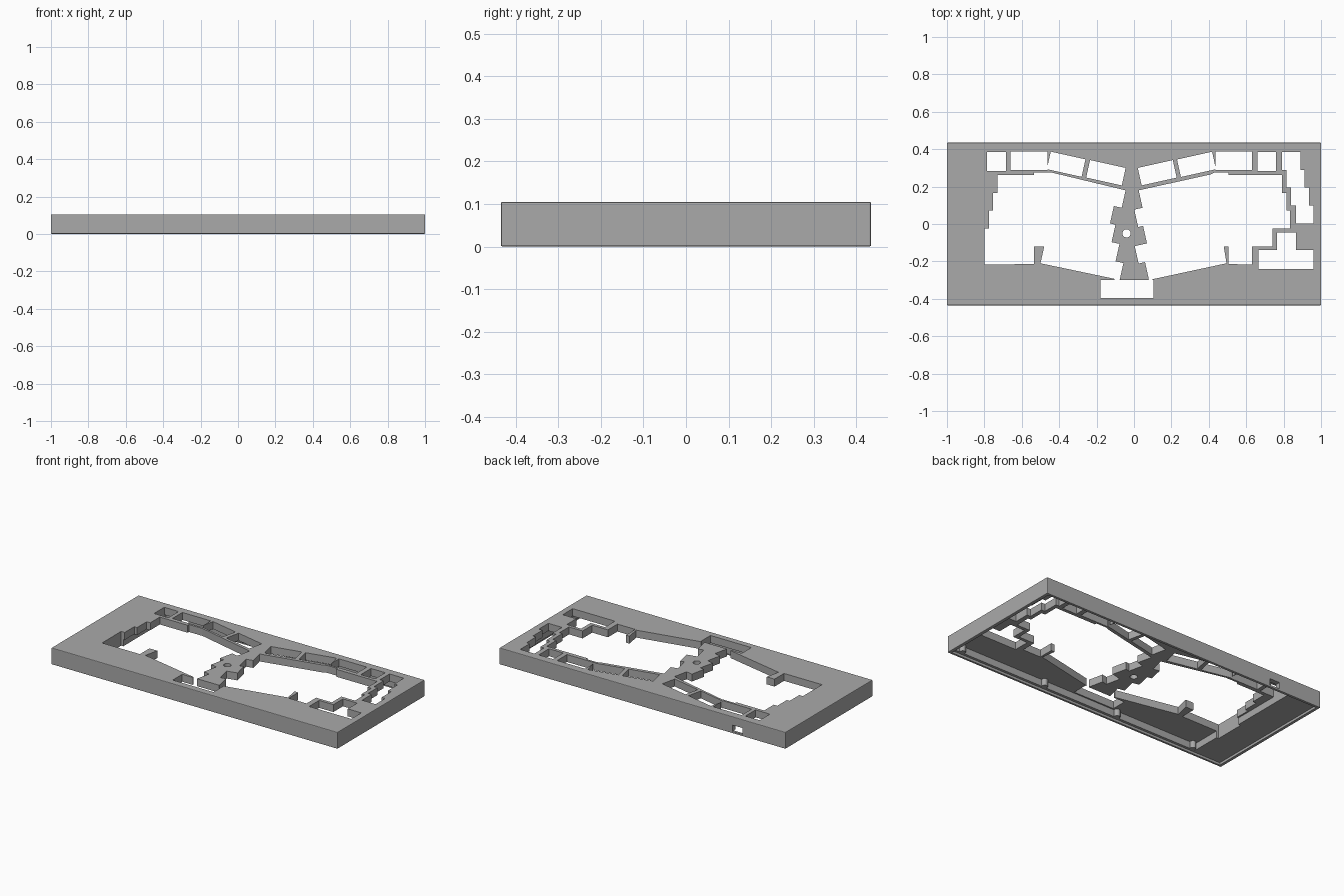
import bpy
import bmesh
from math import radians, sin, cos

cube = bpy.data.objects.get("Cube")
if cube:
    bpy.data.objects.remove(cube, do_unlink=True)

PITCH = 0.0955    # spacing of the key rows
TILT = 12.5       # splay of each half, degrees
HEIGHT = 0.105
FLOOR = 0.058     # underside of the top plate

grey = bpy.data.materials.new("case grey")
grey.use_nodes = True
colour = (0.4, 0.4, 0.4, 1)
grey.diffuse_color = colour
grey.node_tree.nodes["Principled BSDF"].inputs["Base Color"].default_value = colour


def add_object(name, bm):
    bmesh.ops.recalc_face_normals(bm, faces=bm.faces)
    mesh = bpy.data.meshes.new(name)
    bm.to_mesh(mesh)
    bm.free()
    mesh.materials.append(grey)
    obj = bpy.data.objects.new(name, mesh)
    bpy.context.collection.objects.link(obj)
    return obj


def prism(name, outline, low, high):
    """Extrude a flat outline between two heights."""
    bm = bmesh.new()
    face = bm.faces.new([bm.verts.new((x, y, low)) for x, y in outline])
    top = bmesh.ops.extrude_face_region(bm, geom=[face])["geom"]
    verts = [v for v in top if isinstance(v, bmesh.types.BMVert)]
    bmesh.ops.translate(bm, verts=verts, vec=(0, 0, high - low))
    return add_object(name, bm)


def rect(left, right, front, back):
    return [(left, front), (right, front), (right, back), (left, back)]


def cylinder(name, x, y, radius, low, high):
    ring = [(x + radius * cos(radians(a)), y + radius * sin(radians(a)))
            for a in range(0, 360, 15)]
    return prism(name, ring, low, high)


def stair(x, y, offsets, angle=0):
    """Stepped edge of staggered key rows, running from back to front."""
    c, s = cos(radians(angle)), sin(radians(angle))
    points = []
    for row, offset in enumerate(offsets):
        for step in (row, row + 1):
            d = step * PITCH
            points.append((x + offset * c + d * s, y + offset * s - d * c))
    return points


def apply(obj, mod):
    bpy.context.view_layer.objects.active = obj
    bpy.ops.object.modifier_apply(modifier=mod.name)


def cut(obj, cutter):
    cutter.hide_render = True
    mod = obj.modifiers.new("cut", "BOOLEAN")
    mod.operation = "DIFFERENCE"
    mod.solver = "EXACT"
    mod.object = cutter
    apply(obj, mod)
    bpy.data.objects.remove(cutter, do_unlink=True)


# Outer block with a fine edge bevel
case = prism("keyboard_case", rect(-1, 1, -0.435, 0.435), 0, HEIGHT)
bevel = case.modifiers.new("bevel", "BEVEL")
bevel.width = 0.004
bevel.segments = 2
apply(case, bevel)

# Underside: shallow recess for the base, then the deeper cavity
cut(case, prism("recess", rect(-0.98, 0.98, -0.42, 0.42), -0.1, 0.015))
cut(case, prism("cavity", rect(-0.785, 0.97, -0.404, 0.404), -0.1, FLOOR))

# Cable port in the back wall
cut(case, prism("port", rect(-0.70, -0.63, 0.37, 0.5), 0.012, 0.052))

# Large openings of the two halves
left_field = (stair(0, 0.262, (-0.73, -0.755, -0.775, -0.8, -0.8))
              + [(-0.535, -0.215), (-0.535, -0.12), (-0.48, -0.12),
                 (-0.5, -0.21), (-0.105, -0.293), (-0.105, -0.31)]
              + [(-0.075, -0.31)]
              + stair(-0.045, 0.18, (0, -0.043, -0.013, 0.03, 0.073), -TILT)[::-1]
              + [(-0.44, 0.275), (-0.535, 0.275), (-0.535, 0.262)])
right_field = (stair(0, 0.262, (0.79, 0.815, 0.835, 0.74, 0.63))
               + [(0.505, -0.215), (0.505, -0.12), (0.48, -0.12),
                  (0.495, -0.21), (0.1, -0.295), (0.1, -0.31), (0.07, -0.31)]
               + stair(0.025, 0.18, (0, -0.045, -0.018, -0.085, -0.05), TILT)[::-1]
               + [(0.41, 0.265), (0.43, 0.275), (0.505, 0.275), (0.505, 0.262)])

# Navigation column and arrow cluster
nav_column = (stair(0, 0.385, (0.79, 0.815, 0.84, 0.865))
              + stair(0, 0.385, (0.89, 0.912, 0.935, 0.96))[::-1])
arrows = [(0.765, -0.045), (0.865, -0.045), (0.865, -0.14), (0.96, -0.14),
          (0.96, -0.24), (0.665, -0.24), (0.665, -0.14), (0.765, -0.14)]


# Tilted windows of the back row
def tilted(x, y, width, angle):
    """Key window from its back left corner."""
    c, s = cos(radians(angle)), sin(radians(angle))
    w, h = width, 0.096
    return [(x, y), (x + w * c, y + w * s),
            (x + w * c + h * s, y + w * s - h * c), (x + h * s, y - h * c)]


openings = [
    left_field, right_field, nav_column, arrows,
    rect(-0.18, 0.105, -0.395, -0.3),
    rect(-0.785, -0.685, 0.283, 0.385), rect(-0.66, -0.462, 0.288, 0.387),
    rect(0.435, 0.63, 0.288, 0.387), rect(0.66, 0.76, 0.283, 0.385),
    tilted(-0.445, 0.387, 0.19, -TILT), tilted(-0.235, 0.342, 0.195, -TILT),
    tilted(0.02, 0.3, 0.192, TILT), tilted(0.23, 0.345, 0.192, TILT),
]
for outline in openings:
    cut(case, prism("opening", outline, -0.1, 0.2))

# Screw hole in the spine
cut(case, cylinder("screw_hole", -0.04, -0.05, 0.022, -0.1, 0.2))

# Screw posts along the front wall
for i, x in enumerate((-0.765, -0.21, 0.32, 0.92)):
    cylinder("screw_post_%d" % (i + 1), x, -0.398, 0.018, 0.015, FLOOR + 0.005)
